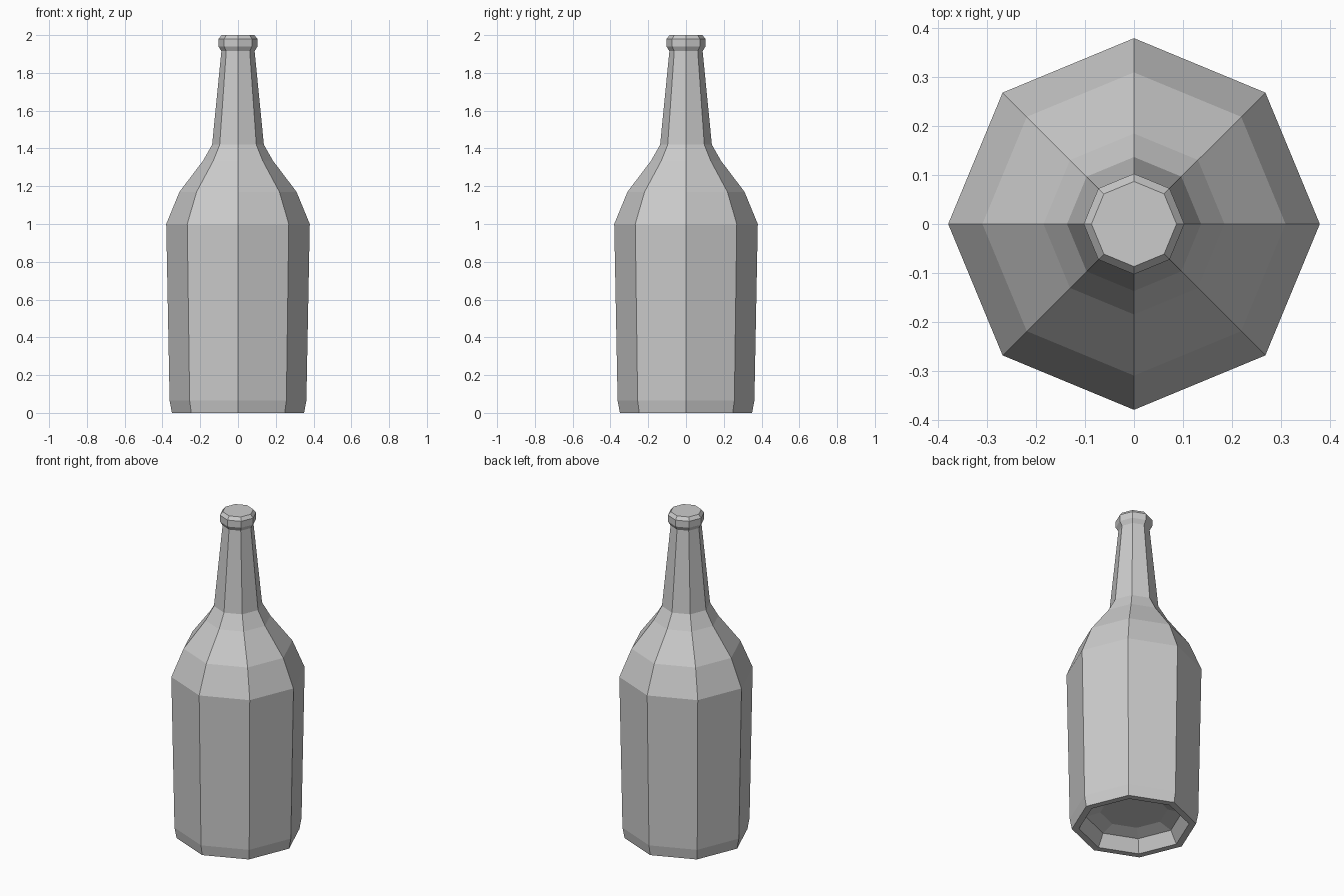
import bpy, bmesh
from math import cos, sin, pi

if "Cube" in bpy.data.objects:
    bpy.data.objects.remove(bpy.data.objects["Cube"])

SIDES = 8

# Profile (radius, height): hollow underside, body, shoulder, neck, lip
profile = [
    (0.19, 0.10), (0.27, 0.075), (0.31, 0.0),
    (0.35, 0.0), (0.362, 0.065), (0.38, 1.0),
    (0.31, 1.17), (0.185, 1.335), (0.137, 1.42),
    (0.088, 1.915), (0.103, 1.94), (0.103, 1.98), (0.087, 2.0),
]

# Lathe the profile into a flat-faced, eight-sided bottle
bm = bmesh.new()
rings = [[bm.verts.new((r * cos(2 * pi * i / SIDES), r * sin(2 * pi * i / SIDES), z))
          for i in range(SIDES)] for r, z in profile]
for low, high in zip(rings, rings[1:]):
    for i in range(SIDES):
        j = (i + 1) % SIDES
        bm.faces.new((low[i], low[j], high[j], high[i]))

# Close the underside and the mouth
bm.faces.new(rings[0][::-1])
bm.faces.new(rings[-1])
bmesh.ops.recalc_face_normals(bm, faces=bm.faces)

mesh = bpy.data.meshes.new("bottle")
bm.to_mesh(mesh)
bm.free()
bottle = bpy.data.objects.new("bottle", mesh)
bpy.context.collection.objects.link(bottle)
